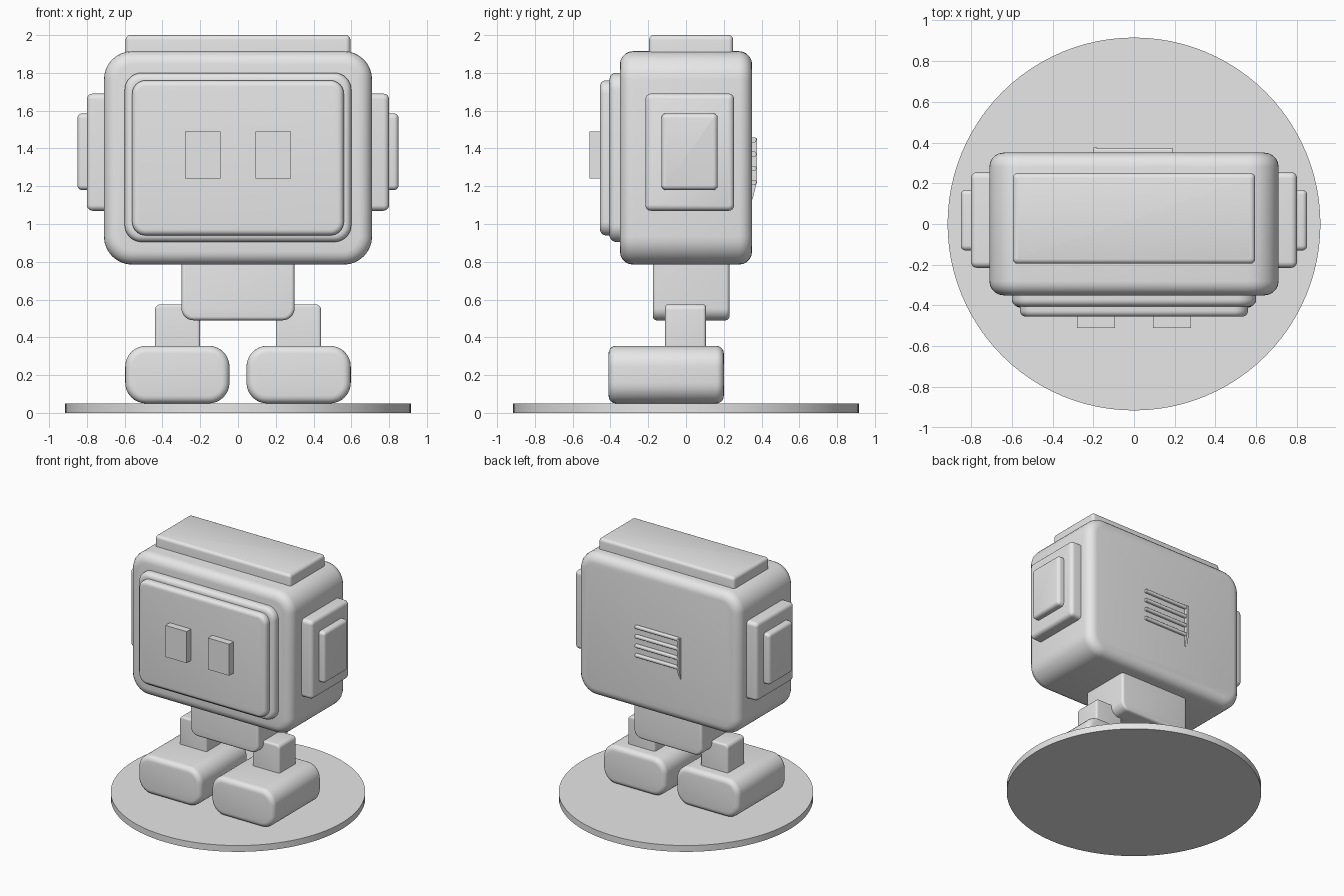
import bpy, bmesh, math
from mathutils import Vector

cube = bpy.data.objects.get("Cube")
if cube:
    bpy.data.objects.remove(cube, do_unlink=True)

grey = bpy.data.materials.new("plain grey")
grey.use_nodes = True
GREY = (0.8, 0.8, 0.8, 1)
grey.diffuse_color = GREY
grey.node_tree.nodes["Principled BSDF"].inputs["Base Color"].default_value = GREY


def finish(name, bm):
    mesh = bpy.data.meshes.new(name)
    bmesh.ops.recalc_face_normals(bm, faces=bm.faces)
    bm.to_mesh(mesh)
    bm.free()
    mesh.materials.append(grey)
    obj = bpy.data.objects.new(name, mesh)
    bpy.context.collection.objects.link(obj)
    bpy.ops.object.select_all(action='DESELECT')
    obj.select_set(True)
    bpy.context.view_layer.objects.active = obj
    bpy.ops.object.shade_smooth_by_angle(angle=math.radians(35))
    return obj


def rounded_box(name, x, y, z, axis=1, corner=0.0, rim=0.0, rim_sides=(-1, 1), keep_top=False):
    """Box between ranges; corner rounds edges along axis, rim rounds the caps."""
    bm = bmesh.new()
    bmesh.ops.create_cube(bm, size=1)
    for v in bm.verts:
        v.co = Vector([(r[0] + r[1]) / 2 + c * (r[1] - r[0]) for r, c in zip((x, y, z), v.co)])
    if corner:
        edges = [e for e in bm.edges
                 if abs((e.verts[0].co - e.verts[1].co).normalized()[axis]) > 0.9
                 and not (keep_top and e.verts[0].co.z > z[1] - 0.001)]
        bmesh.ops.bevel(bm, geom=edges, offset=corner, segments=8, profile=0.5, affect='EDGES')
    if rim:
        bm.normal_update()
        caps = [f for f in bm.faces if any(f.normal[axis] * s > 0.9 for s in rim_sides)]
        caps = [f for f in caps if abs(f.normal[axis]) > 0.99]
        edges = list({e for f in caps for e in f.edges})
        bmesh.ops.bevel(bm, geom=edges, offset=rim, segments=5, profile=0.5, affect='EDGES',
                        clamp_overlap=True)
    return finish(name, bm)


# Display base
bm = bmesh.new()
bmesh.ops.create_cone(bm, cap_ends=True, segments=96, radius1=0.915, radius2=0.915, depth=0.05)
bmesh.ops.translate(bm, verts=bm.verts, vec=(0, 0, 0.025))
finish("base_disc", bm)

# Head with top plate
rounded_box("head", (-0.71, 0.71), (-0.35, 0.35), (0.785, 1.915), 1, 0.15, 0.07)
rounded_box("head_top_plate", (-0.595, 0.595), (-0.195, 0.25), (1.87, 2.0), 2, 0.025, 0.045, (1,))

# Stepped face screen
rounded_box("screen_frame", (-0.6, 0.6), (-0.405, -0.3), (0.905, 1.8), 1, 0.09, 0.035, (-1,))
rounded_box("screen", (-0.56, 0.56), (-0.455, -0.36), (0.94, 1.76), 1, 0.07, 0.03, (-1,))

# Torso
rounded_box("torso", (-0.3, 0.3), (-0.175, 0.23), (0.49, 0.84), 1, 0.065, 0.02, keep_top=True)

# Paired parts
for side, s in (("left", 1), ("right", -1)):
    def span(a, b):
        return tuple(sorted((s * a, s * b)))
    rounded_box(side + "_eye", span(0.093, 0.28), (-0.51, -0.43), (1.24, 1.49))
    rounded_box(side + "_ear_pad", span(0.66, 0.8), (-0.215, 0.255), (1.07, 1.69),
                0, 0.03, 0.05, (s,))
    rounded_box(side + "_ear_cap", span(0.76, 0.85), (-0.13, 0.168), (1.18, 1.585),
                0, 0.025, 0.035, (s,))
    rounded_box(side + "_leg", span(0.2, 0.44), (-0.11, 0.105), (0.3, 0.575), 1, 0.03, 0.015)
    rounded_box(side + "_foot", span(0.045, 0.597), (-0.41, 0.2), (0.05, 0.355), 1, 0.11, 0.04)

# Back vent: four slats and a tapering end strip
for i in range(4):
    z = 1.22 + i * 0.075
    rounded_box("vent_slat_%d" % (i + 1), (-0.19, 0.19), (0.33, 0.372), (z - 0.013, z + 0.013),
                0, 0.01)
bm = bmesh.new()
outline = [(0.34, 1.13), (0.352, 1.13), (0.375, 1.22), (0.375, 1.455), (0.34, 1.455)]
face = bm.faces.new([bm.verts.new((-0.2, y, z)) for y, z in outline])
out = bmesh.ops.extrude_face_region(bm, geom=[face])
bmesh.ops.translate(bm, verts=[g for g in out["geom"] if isinstance(g, bmesh.types.BMVert)],
                    vec=(0.018, 0, 0))
finish("vent_end_strip", bm)
